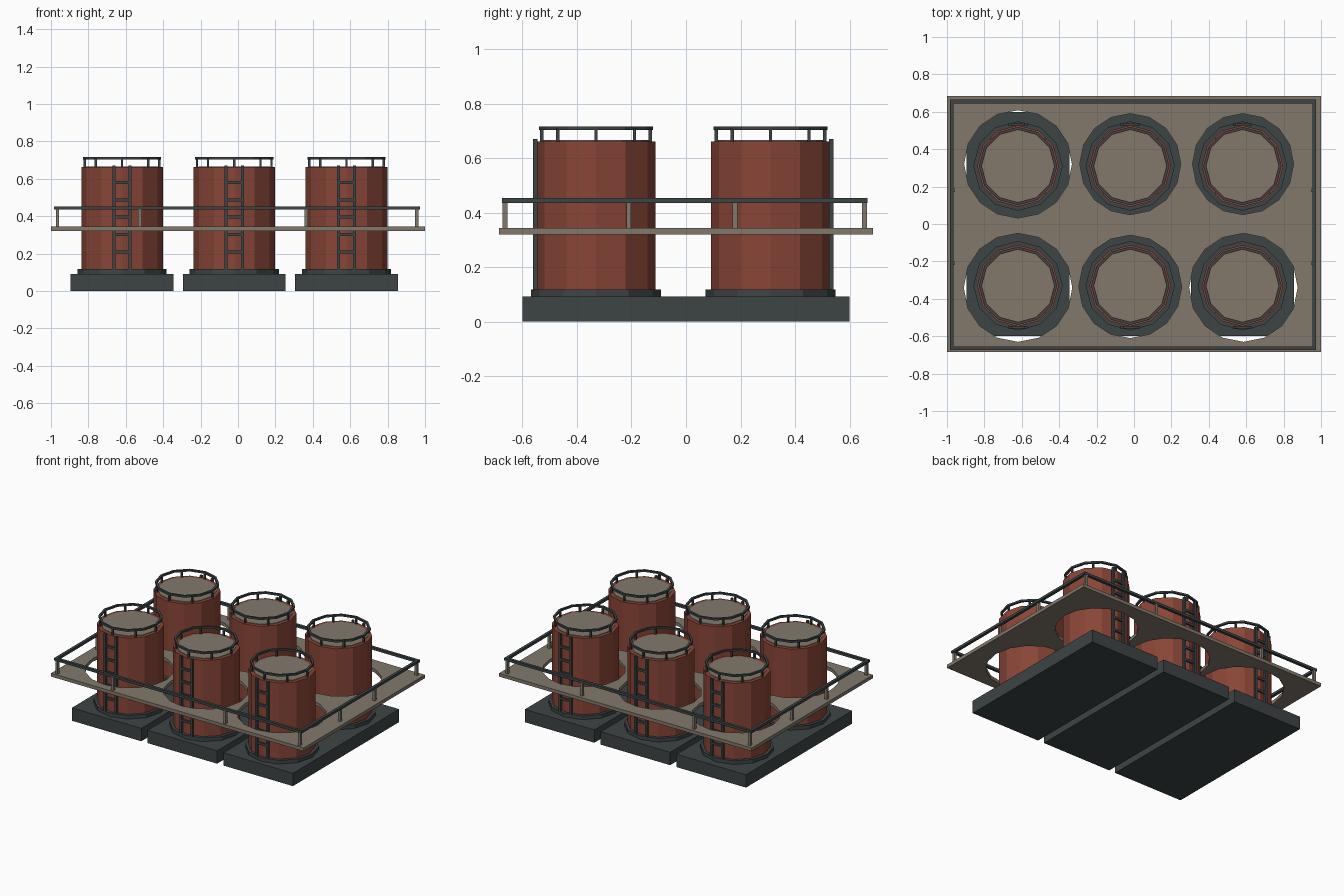
import bpy, bmesh, math
from mathutils import Matrix, Vector

if "Cube" in bpy.data.objects:
    bpy.data.objects.remove(bpy.data.objects["Cube"])


def material(name, rgb):
    m = bpy.data.materials.new(name)
    m.diffuse_color = (*rgb, 1)
    m.use_nodes = True
    m.node_tree.nodes["Principled BSDF"].inputs["Base Color"].default_value = m.diffuse_color
    return m


RED = material("rust_red", (0.25, 0.06, 0.038))
TAN = material("warm_grey", (0.225, 0.19, 0.148))
DARK = material("dark_slate", (0.047, 0.058, 0.058))


def add_box(bm, lo, hi):
    lo, hi = Vector(lo), Vector(hi)
    m = Matrix.Translation((lo + hi) / 2) @ Matrix.Diagonal((*(hi - lo), 1))
    bmesh.ops.create_cube(bm, size=1, matrix=m)


def add_prism(bm, x, y, r, z0, z1, n):
    # vertices lie on the x and y axes
    m = Matrix.Translation((x, y, (z0 + z1) / 2))
    geo = bmesh.ops.create_cone(bm, cap_ends=True, segments=n, radius1=r,
                                radius2=r, depth=z1 - z0)
    bmesh.ops.transform(bm, matrix=m, verts=geo["verts"])


def add_ring(bm, x, y, r0, r1, z0, z1, n):
    loops = []
    for r, z in ((r0, z0), (r1, z0), (r1, z1), (r0, z1)):
        loops.append([bm.verts.new((x + r * math.cos(2 * math.pi * i / n),
                                    y + r * math.sin(2 * math.pi * i / n), z))
                      for i in range(n)])
    for k in range(4):
        a, b = loops[k], loops[(k + 1) % 4]
        for i in range(n):
            j = (i + 1) % n
            bm.faces.new((a[i], a[j], b[j], b[i]))


def finish(bm, name, mat):
    bmesh.ops.recalc_face_normals(bm, faces=bm.faces)
    me = bpy.data.meshes.new(name)
    bm.to_mesh(me)
    bm.free()
    me.materials.append(mat)
    ob = bpy.data.objects.new(name, me)
    bpy.context.collection.objects.link(ob)
    return ob


XS = (-0.62, -0.02, 0.58)
ROWS = ((-0.33, -1, "front"), (0.31, 1, "back"))

# foundation slabs
for i, x in enumerate(XS):
    bm = bmesh.new()
    add_box(bm, (x - 0.275, -0.6, 0), (x + 0.275, 0.6, 0.092))
    finish(bm, f"foundation_slab_{i + 1}", DARK)

for y, side, row in ROWS:
    for i, x in enumerate(XS):
        tag = f"{row}_{i + 1}"
        # tank shell, foot ring and roof plate
        bm = bmesh.new()
        add_prism(bm, x, y, 0.218, 0.09, 0.662, 12)
        finish(bm, f"tank_shell_{tag}", RED)
        bm = bmesh.new()
        add_ring(bm, x, y, 0.21, 0.239, 0.088, 0.118, 12)
        finish(bm, f"tank_foot_{tag}", DARK)
        bm = bmesh.new()
        add_prism(bm, x, y, 0.192, 0.658, 0.666, 12)
        finish(bm, f"tank_roof_{tag}", TAN)

        # roof guard rail with eight posts
        bm = bmesh.new()
        add_ring(bm, x, y, 0.194, 0.209, 0.703, 0.716, 12)
        for k in range(8):
            a = k * math.pi / 4
            px, py = x + 0.199 * math.cos(a), y + 0.199 * math.sin(a)
            add_box(bm, (px - 0.006, py - 0.006, 0.655),
                    (px + 0.006, py + 0.006, 0.708))
        finish(bm, f"roof_rail_{tag}", DARK)

        # ladder on the outer side
        bm = bmesh.new()
        ly = y + side * 0.223
        for s in (-1, 1):
            cx = x + s * 0.043
            add_box(bm, (cx - 0.008, ly - 0.008, 0.115),
                    (cx + 0.008, ly + 0.008, 0.67))
        for k in range(5):
            z = 0.21 + 0.0925 * k
            add_box(bm, (x - 0.043, ly - 0.006, z - 0.008),
                    (x + 0.043, ly + 0.006, z + 0.008))
        finish(bm, f"ladder_{tag}", DARK)

# walkway deck with an opening around each tank
bm = bmesh.new()
add_box(bm, (-1, -0.685, 0.32), (1, 0.685, 0.344))
deck = finish(bm, "walkway_deck", TAN)
bm = bmesh.new()
for x, y, r in ((-0.62, 0.32, 0.288), (-0.02, 0.32, 0.27), (0.583, 0.32, 0.27),
                (-0.62, -0.34, 0.29), (-0.02, -0.335, 0.275),
                (0.585, -0.34, 0.29)):
    add_prism(bm, x, y, r, 0.25, 0.42, 16)
cutter = finish(bm, "deck_opening_cutter", TAN)
cutter.hide_render = True
cutter.display_type = 'WIRE'
mod = deck.modifiers.new("openings", 'BOOLEAN')
mod.operation = 'DIFFERENCE'
mod.solver = 'EXACT'
mod.object = cutter

# walkway handrail
X0, X1, Y0, Y1, W = -0.974, 0.964, -0.664, 0.655, 0.01
bm = bmesh.new()
for y in (Y0, Y1):
    add_box(bm, (X0 - W, y - W, 0.435), (X1 + W, y + W, 0.453))
for x in (X0, X1):
    add_box(bm, (x - W, Y0 + W, 0.435), (x + W, Y1 - W, 0.453))
finish(bm, "walkway_handrail", DARK)

# handrail posts
spots = [(x, y) for y in (Y0, Y1) for x in (-0.965, -0.525, 0.365, 0.955)]
spots += [(x, y) for x in (-0.965, 0.955) for y in (-0.21, 0.18)]
bm = bmesh.new()
for x, y in spots:
    add_box(bm, (x - 0.009, y - 0.009, 0.34), (x + 0.009, y + 0.009, 0.437))
finish(bm, "handrail_posts", TAN)
